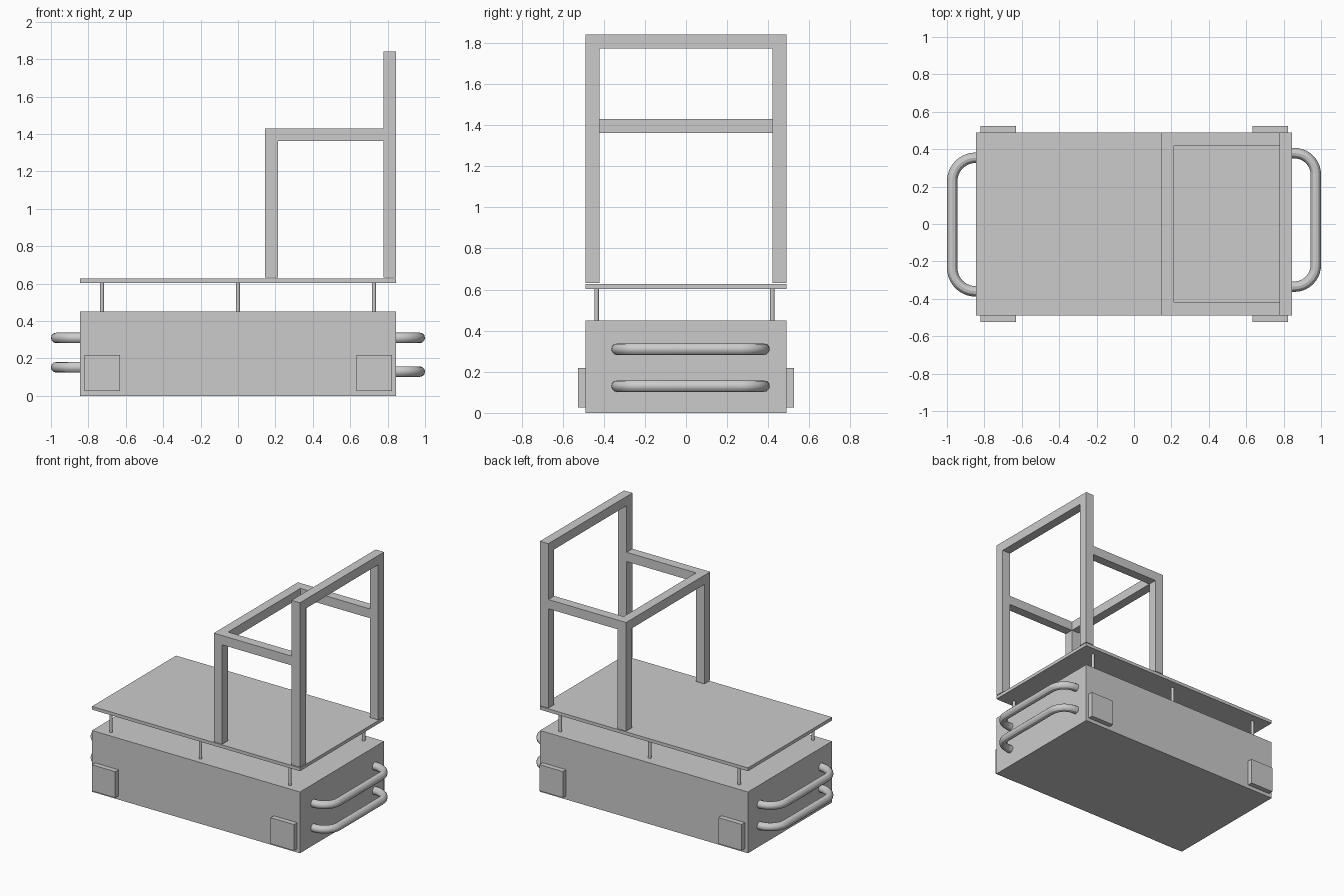
import bpy, bmesh, math
from mathutils import Vector

if "Cube" in bpy.data.objects:
    bpy.data.objects.remove(bpy.data.objects["Cube"])


def box(name, x0, x1, y0, y1, z0, z1):
    bm = bmesh.new()
    bmesh.ops.create_cube(bm, size=1)
    for v in bm.verts:
        v.co = Vector(((x0, x1)[v.co.x > 0], (y0, y1)[v.co.y > 0], (z0, z1)[v.co.z > 0]))
    me = bpy.data.meshes.new(name)
    bm.to_mesh(me)
    bm.free()
    ob = bpy.data.objects.new(name, me)
    bpy.context.collection.objects.link(ob)
    return ob


def handle(name, side, z, y_mid, half, bend, r=0.028):
    # U-shaped tube: leg, quarter bend, grip, quarter bend, leg
    reach = 1.0 - r
    arc = [(reach - bend + bend * math.sin(a), half - bend + bend * math.cos(a))
           for a in (math.pi / 2 * i / 10 for i in range(11))]
    pts = [(0.835, half)] + arc
    pts += [(x, -y) for x, y in reversed(pts)]
    cu = bpy.data.curves.new(name, 'CURVE')
    cu.dimensions = '3D'
    cu.bevel_depth = r
    cu.bevel_resolution = 4
    cu.use_fill_caps = True
    sp = cu.splines.new('POLY')
    sp.points.add(len(pts) - 1)
    for p, (x, y) in zip(sp.points, pts):
        p.co = (side * x, y + y_mid, z, 1)
    ob = bpy.data.objects.new(name, cu)
    bpy.context.collection.objects.link(ob)
    bpy.ops.object.select_all(action='DESELECT')
    ob.select_set(True)
    bpy.context.view_layer.objects.active = ob
    bpy.ops.object.convert(target='MESH')
    bpy.ops.object.shade_smooth_by_angle()


X, Y, T = 0.845, 0.488, 0.068   # half length, half width, frame bar thickness

# Body and raised deck
box("base_body", -X, X, -Y, Y, 0, 0.45)
box("deck_plate", -X, X, -Y, Y, 0.603, 0.627)

# Thin deck supports
for x in (-0.727, 0, 0.727):
    for y in (-0.435, 0.42):
        bpy.ops.mesh.primitive_cylinder_add(vertices=16, radius=0.011, depth=0.155,
                                            location=(x, y, 0.5265))
        bpy.context.object.name = "deck_support"
        bpy.ops.object.shade_smooth_by_angle()

# Upright frame: posts, side rails and pads on both sides
for s, label in ((-1, "near"), (1, "far")):
    y0, y1 = sorted((s * Y, s * (Y - T)))
    box(label + "_short_post", 0.145, 0.145 + T, y0, y1, 0.632, 1.43)
    box(label + "_tall_post", X - T, X, y0, y1, 0.632, 1.84)
    box(label + "_side_rail", 0.145 + T, X - T, y0, y1, 1.43 - T, 1.43)
    p0, p1 = sorted((s * Y, s * 0.525))
    for x in (-0.725, 0.728):
        box(label + "_side_pad", x - 0.095, x + 0.095, p0, p1, 0.027, 0.219)

# Cross bars
box("low_cross_bar", 0.145, 0.145 + T, -Y + T, Y - T, 1.43 - T, 1.43)
box("top_cross_bar", X - T, X, -Y + T, Y - T, 1.84 - T, 1.84)

# Bumper handles at each end
for z in (0.31, 0.13):
    handle("right_handle", 1, z, 0.022, 0.357, 0.115)
for z in (0.31, 0.153):
    handle("left_handle", -1, z, -0.003, 0.357, 0.125)
